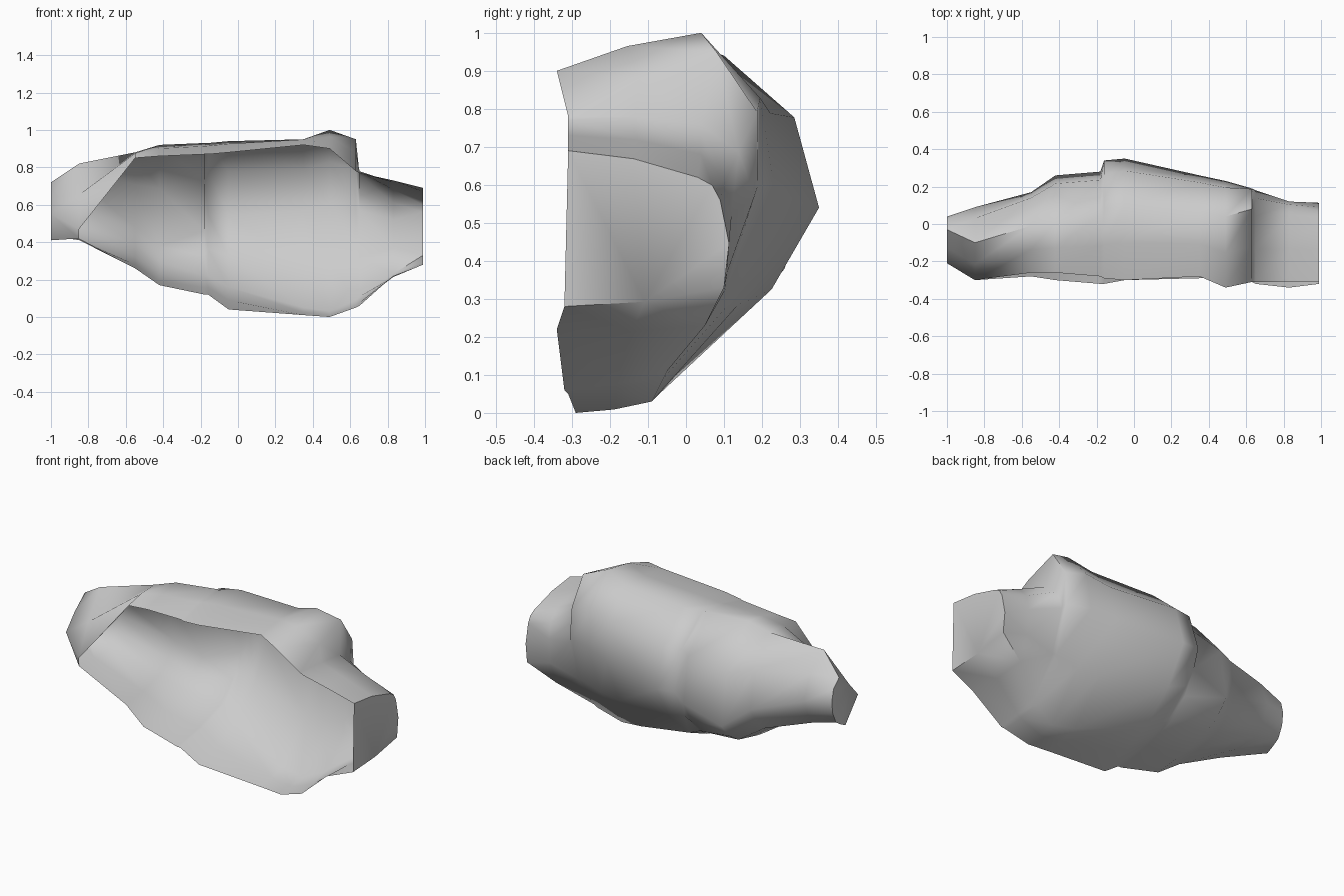
import bpy
import bmesh
from mathutils import Vector

default_cube = bpy.data.objects.get("Cube")
if default_cube:
    bpy.data.objects.remove(default_cube, do_unlink=True)


def flat_material(name, colour):
    material = bpy.data.materials.new(name)
    material.use_nodes = True
    material.diffuse_color = colour
    shader = material.node_tree.nodes["Principled BSDF"]
    shader.inputs["Base Color"].default_value = colour
    shader.inputs["Roughness"].default_value = 0.9
    return material


# Cross-sections along the rock, in hundredths:
# x, then (y, z) of front brow, crest, back, back foot and front foot
sections = [
    (-100, -21, 55, -3, 72, 4, 60, 0, 46, -9, 41),
    (-85, -30, 47, -10, 82, 9, 58, 0, 42, -30, 42),
    (-55, -26, 85, -1, 88, 17, 48, 4, 32, -28, 26),
    (-42, -26, 86, 1, 92, 26, 38, 10, 24, -30, 17),
    (-18, -28, 87, 5, 93, 28, 46, 9, 22, -32, 12),
    (-16, -29, 87, 8, 93, 34, 55, 9, 22, -32, 12),
    (-5, -30, 88, 10, 94, 35, 54, 4, 16, -30, 4),
    (35, -28, 92, 7, 95, 26, 57, -7, 5, -29, 1),
    (49, -34, 90, 4, 100, 23, 60, -9, 3, -29, 0),
    (63, -31, 78, 8, 95, 19, 60, -6, 9, -31, 5),
    (65, -31, 77, 4, 76, 18, 57, -5, 11, -32, 6),
    (83, -31, 73, 4, 68, 12, 52, 5, 23, -34, 22),
    (99, -31, 69, 3, 62, 9, 56, 10, 33, -32, 28),
]


def bulge(a, b, amount):
    """Middle of a and b, pushed outward from the section."""
    step = b - a
    return (a + b) / 2 + Vector((-step.y, step.x)) * amount


def section_arc(row):
    """Open arc from the brow, over the back, to the front foot."""
    x, *values = [value / 100 for value in row]
    brow, crest, back, foot, front = [
        Vector(pair) for pair in zip(values[::2], values[1::2])
    ]
    outline = [
        brow, bulge(brow, crest, 0.04),
        crest, bulge(crest, back, 0.15),
        back, bulge(back, foot, 0.08),
        foot, bulge(foot, front, 0.03),
        front,
    ]
    return [Vector((x, point.x, point.y)) for point in outline]


def loft_shell(bm, arcs):
    rows = [[bm.verts.new(point) for point in arc] for arc in arcs]
    for first, second in zip(rows, rows[1:]):
        for i in range(len(first) - 1):
            bm.faces.new((first[i], second[i], second[i + 1], first[i + 1]))
    # Closed ends, and the narrow tip in front of the first bay
    bm.faces.new(rows[0])
    bm.faces.new(reversed(rows[-1]))
    tip, bay = rows[:2]
    bm.faces.new((tip[0], tip[-1], bay[-1], bay[0]))
    bmesh.ops.recalc_face_normals(bm, faces=bm.faces)


# Rock shell, hollow and open along the front
mesh = bpy.data.meshes.new("rock_shell")
bm = bmesh.new()
loft_shell(bm, [section_arc(row) for row in sections])
bm.to_mesh(mesh)
bm.free()
rock = bpy.data.objects.new("rock_shell", mesh)
bpy.context.collection.objects.link(rock)
mesh.materials.append(flat_material("stone grey", (0.6, 0.6, 0.6, 1)))

# Soft shading with hard broken edges
bpy.ops.object.select_all(action="DESELECT")
rock.select_set(True)
bpy.context.view_layer.objects.active = rock
bpy.ops.object.shade_smooth_by_angle(angle=1.15)
